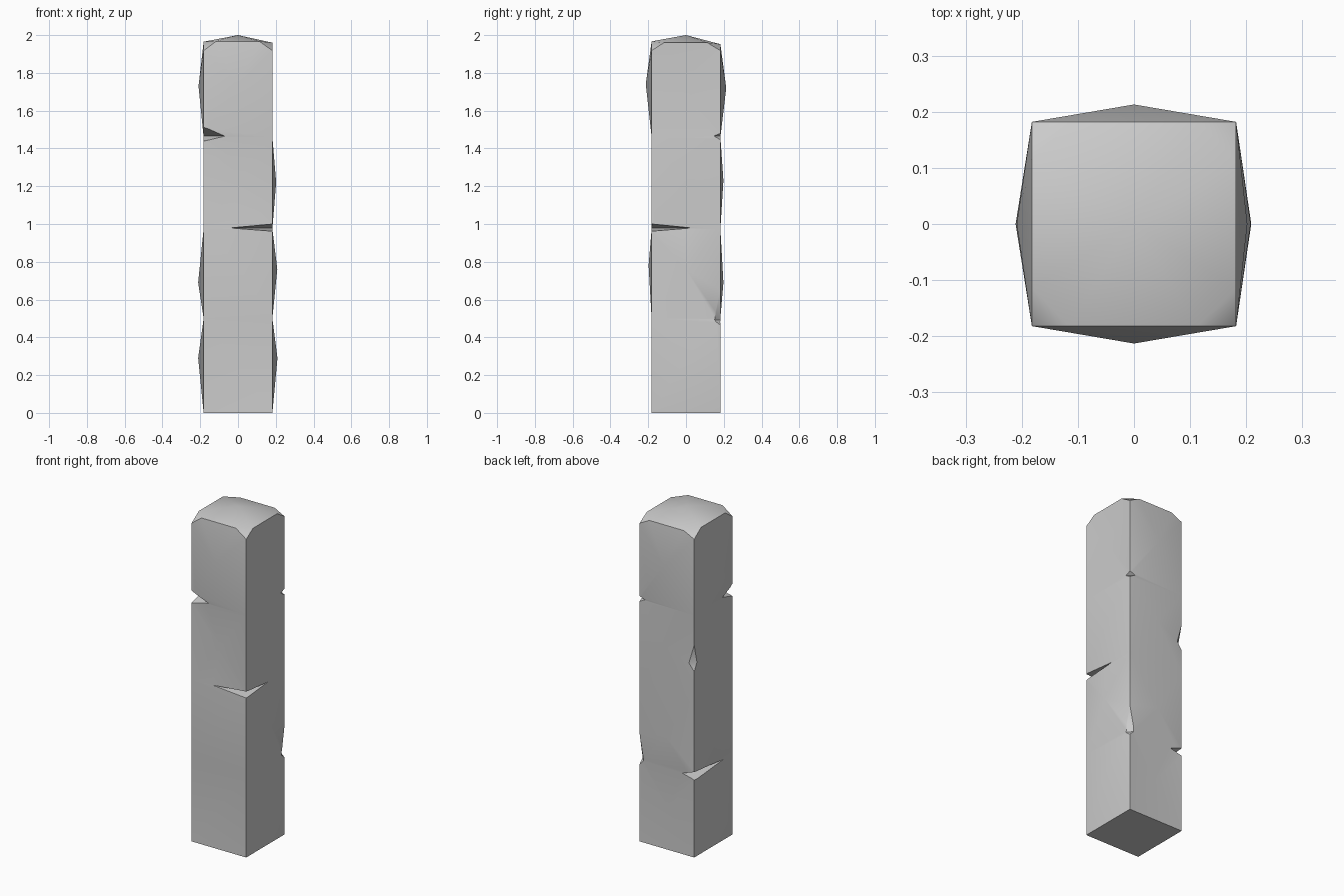
import bpy, bmesh, math
from mathutils import Vector, Matrix

if "Cube" in bpy.data.objects:
    bpy.data.objects.remove(bpy.data.objects["Cube"])

R = 0.182
LEVELS = [0, 0.5, 0.975, 1.46]
CORNERS = [(-R, -R), (R, -R), (R, R), (-R, R)]      # front-left, front-right, back-right, back-left
# per side (front, right, back, left): bulge and height of each of the four cells
BULGE = [[-.01, .016, -.01, .031], [.027, .026, .02, -.01],
         [-.01, .016, .016, .031], [.029, .029, -.01, .027]]
HEIGHT = [[.25, .78, 1.22, 1.74], [.29, .76, 1.22, 1.71],
          [.25, .69, 1.23, 1.72], [.29, .69, 1.22, 1.73]]
TOP_Z = [1.967, 1.96, 1.952, 1.965]

# Pillar body: stacked rings, each side cell raised to a shallow point
bm = bmesh.new()
rings = [[bm.verts.new((x, y, z)) for x, y in CORNERS] for z in LEVELS]
rings.append([bm.verts.new((x, y, 1.918)) for x, y in CORNERS])
top_edge = []
for i in range(4):
    a, b = Vector(CORNERS[i]), Vector(CORNERS[(i + 1) % 4])
    for t in (0.18, 0.81):
        top_edge.append(bm.verts.new((*a.lerp(b, t), TOP_Z[i])))


def fan(loop, centre):
    c = bm.verts.new(centre)
    for k, v in enumerate(loop):
        bm.faces.new((v, loop[(k + 1) % len(loop)], c))


for i in range(4):
    j = (i + 1) % 4
    mid = (Vector(CORNERS[i]) + Vector(CORNERS[j])) / 2
    for k in range(4):
        loop = [rings[k][i], rings[k][j], rings[k + 1][j]]
        if k == 3:
            loop += [top_edge[2 * i + 1], top_edge[2 * i]]
        loop.append(rings[k + 1][i])
        p = mid * (1 + BULGE[i][k] / R)
        fan(loop, (p.x, p.y, HEIGHT[i][k]))
    # chipped top corner
    bm.faces.new((rings[4][i], top_edge[2 * i], top_edge[2 * i - 1]))
fan(top_edge, (0, 0, 2))
bm.faces.new(rings[0][::-1])
bmesh.ops.recalc_face_normals(bm, faces=bm.faces)
me = bpy.data.meshes.new("stone_pillar")
bm.to_mesh(me)
bm.free()
pillar = bpy.data.objects.new("stone_pillar", me)
bpy.context.collection.objects.link(pillar)


# Corner notches: wedge cutters reaching dx and dy along the two sides
def notch(corner, dx, dy, low, tip, high):
    x, y = CORNERS[corner]
    sx, sy = math.copysign(1, x), math.copysign(1, y)
    pts = [Vector((x - sx * dx, y, tip)), Vector((x, y - sy * dy, tip)),
           Vector((x, y, low)), Vector((x, y, high))]
    m = (pts[0] + pts[1]) / 2
    cb = bmesh.new()
    for p in pts:
        cb.verts.new(m + (p - m) * 3)
    bmesh.ops.convex_hull(cb, input=cb.verts)
    bmesh.ops.recalc_face_normals(cb, faces=cb.faces)
    cm = bpy.data.meshes.new("notch_cutter")
    cb.to_mesh(cm)
    cb.free()
    ob = bpy.data.objects.new("notch_cutter", cm)
    bpy.context.collection.objects.link(ob)
    mod = pillar.modifiers.new("notch", 'BOOLEAN')
    mod.operation, mod.solver, mod.object = 'DIFFERENCE', 'EXACT', ob
    return ob


cutters = [
    notch(0, 0.112, 0.095, 1.438, 1.465, 1.512),
    notch(1, 0.225, 0.212, 0.962, 0.979, 1.0),
    notch(2, 0.035, 0.035, 1.447, 1.466, 1.48),
    notch(2, 0.027, 0.03, 0.465, 0.492, 0.65),
    notch(3, 0.08, 0.27, 0.467, 0.487, 0.515),
    notch(3, 0.03, 0.03, 1.12, 1.165, 1.28),
]

# Apply the cuts, remove the cutters, smooth the shallow angles
bpy.context.view_layer.objects.active = pillar
pillar.select_set(True)
for mod in list(pillar.modifiers):
    bpy.ops.object.modifier_apply(modifier=mod.name)
for c in cutters:
    bpy.data.objects.remove(c)
bpy.ops.object.shade_smooth_by_angle(angle=math.radians(38))
